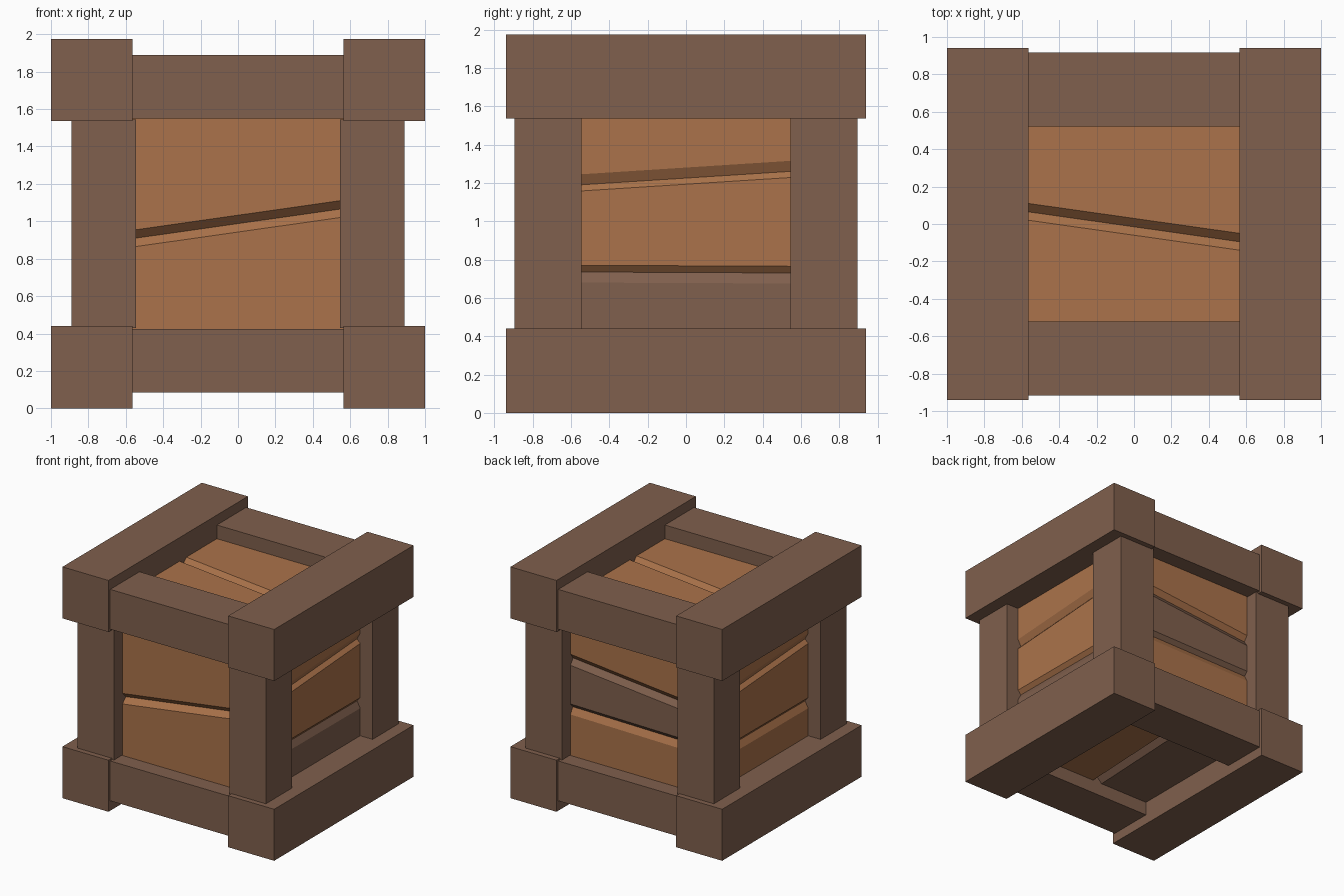
import bpy, bmesh
from mathutils import Vector

if "Cube" in bpy.data.objects:
    bpy.data.objects.remove(bpy.data.objects["Cube"])


def material(name, color):
    m = bpy.data.materials.new(name)
    m.diffuse_color = (*color, 1)
    m.use_nodes = True
    m.node_tree.nodes["Principled BSDF"].inputs["Base Color"].default_value = m.diffuse_color
    return m


DARK = material("dark brown wood", (0.215, 0.116, 0.074))
LIGHT = material("orange brown wood", (0.406, 0.171, 0.069))


def make_object(name, bm, mat):
    bmesh.ops.recalc_face_normals(bm, faces=bm.faces)
    me = bpy.data.meshes.new(name)
    bm.to_mesh(me)
    bm.free()
    me.materials.append(mat)
    ob = bpy.data.objects.new(name, me)
    bpy.context.collection.objects.link(ob)
    return ob


def box(name, xr, yr, zr):
    bm = bmesh.new()
    bmesh.ops.create_cube(bm, size=1)
    for v in bm.verts:
        v.co = [r[0] if c < 0 else r[1] for c, r in zip(v.co, (xr, yr, zr))]
    return make_object(name, bm, DARK)


def span(a, b, sign):
    return tuple(sorted((a * sign, b * sign)))


# Frame: long beams along y, shorter rails along x, corner posts
for sx, side in ((-1, "left"), (1, "right")):
    for level, z in (("bottom", (0, 0.44)), ("top", (1.535, 1.975))):
        box(f"{level}_{side}_beam", span(0.565, 1, sx), (-0.94, 0.94), z)
    for sy, end in ((-1, "front"), (1, "back")):
        box(f"{end}_{side}_post", span(0.545, 0.89, sx), span(0.545, 0.895, sy), (0.43, 1.545))
for sy, end in ((-1, "front"), (1, "back")):
    for level, z in (("bottom", (0.085, 0.425)), ("top", (1.55, 1.89))):
        box(f"{end}_{level}_rail", (-0.575, 0.575), span(0.522, 0.917, sy), z)


# Panels: boards split by slanted V grooves.
# groove = (v at left end, v at right end, bevel below, bevel above, depth)
def panel(name, origin, u_axis, v_axis, v_range, grooves, mats, half=0.6, ref=0.545, thick=0.1):
    o, u, v = Vector(origin), Vector(u_axis), Vector(v_axis)
    n = u.cross(v)
    lo, hi = v_range
    cuts = [(lo, lo, 0, 0, 0)] + grooves + [(hi, hi, 0, 0, 0)]
    for i, mat in enumerate(mats):
        a, b = cuts[i], cuts[i + 1]
        bm = bmesh.new()
        ends = []
        for s in (-1, 1):
            t = 0.5 + s * half / (2 * ref)
            va, vb = a[0] + (a[1] - a[0]) * t, b[0] + (b[1] - b[0]) * t
            sec = [(va, -thick)]
            if a[4]:
                sec.append((va, -a[4]))
            sec += [(va + a[3], 0), (vb - b[2], 0)]
            if b[4]:
                sec.append((vb, -b[4]))
            sec.append((vb, -thick))
            ends.append([bm.verts.new(o + u * (s * half) + v * p + n * d) for p, d in sec])
        k = len(ends[0])
        for j in range(k):
            m = (j + 1) % k
            bm.faces.new((ends[0][j], ends[0][m], ends[1][m], ends[1][j]))
        for e in ends:
            bm.faces.new(e)
        make_object(f"{name}_board_{i + 1}", bm, mat)


Z = (0, 0, 1)
HEIGHT = (0.38, 1.6)
SIDE = [(0.735, 0.73, 0.055, 0.035, 0.03), (1.19, 1.26, 0.032, 0.055, 0.03)]
panel("front", (0, -0.78, 0), (1, 0, 0), Z, HEIGHT,
      [(0.91, 1.065, 0.045, 0.045, 0.045)], (LIGHT, LIGHT))
panel("right", (0.773, 0, 0), (0, 1, 0), Z, HEIGHT, SIDE, (DARK, LIGHT, LIGHT))
panel("left", (-0.773, 0, 0), (0, -1, 0), Z, HEIGHT, SIDE, (LIGHT, LIGHT, LIGHT))
panel("back", (0, 0.78, 0), (-1, 0, 0), Z, HEIGHT,
      [(0.83, 0.815, 0.055, 0.035, 0.03), (1.245, 1.14, 0.05, 0.045, 0.035)],
      (LIGHT, DARK, LIGHT))
panel("top", (0, 0, 1.773), (1, 0, 0), (0, 1, 0), (-0.6, 0.6),
      [(0.065, -0.095, 0.045, 0.045, 0.045)], (LIGHT, LIGHT), ref=0.565)
panel("bottom", (0, 0, 0.202), (0, 1, 0), (1, 0, 0), (-0.6, 0.6),
      [(-0.05, 0.0, 0.045, 0.045, 0.045)], (DARK, LIGHT))
